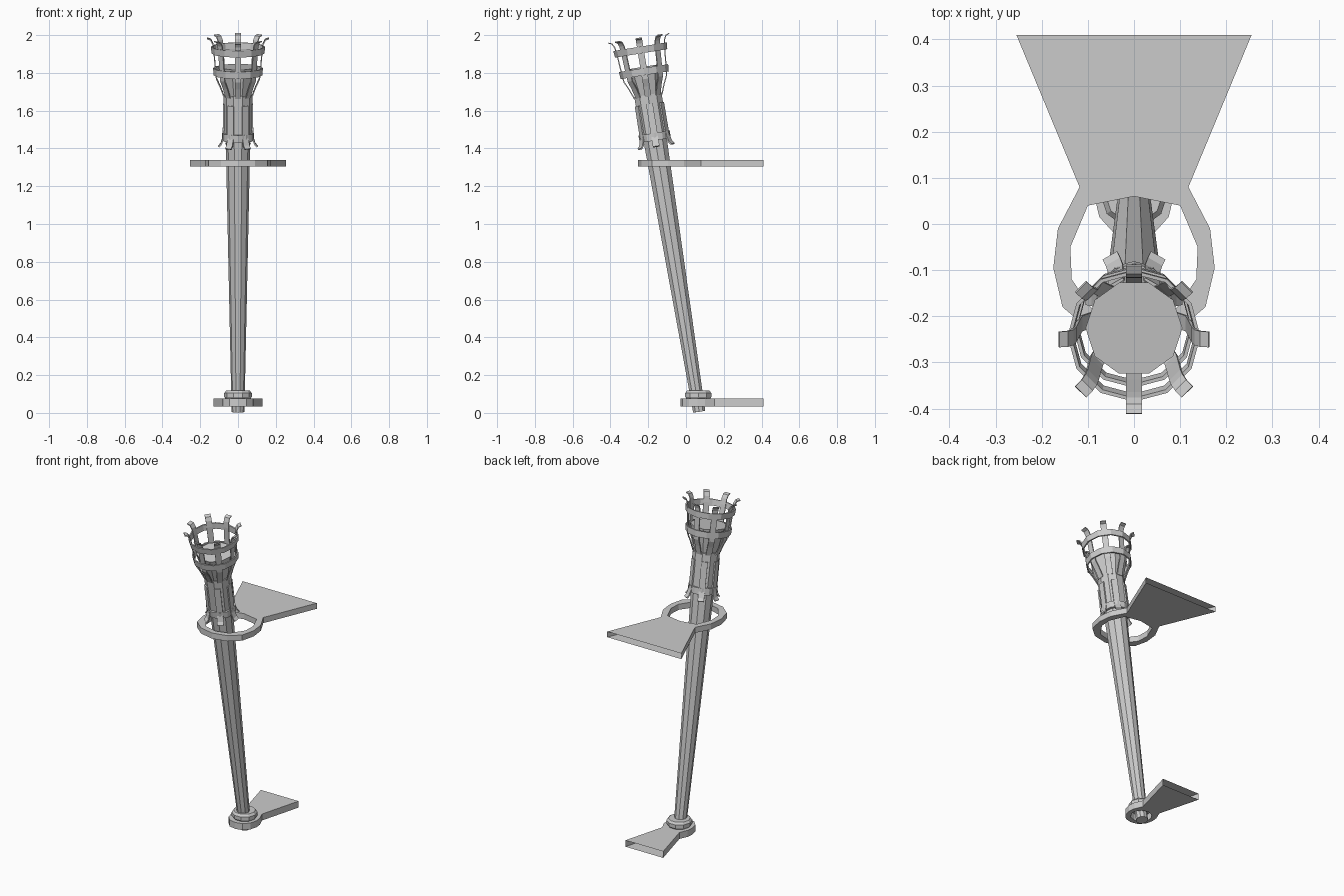
import bpy, bmesh, math
from mathutils import Matrix, Vector

if "Cube" in bpy.data.objects:
    bpy.data.objects.remove(bpy.data.objects["Cube"])

# Everything on the torch axis is built upright, then leaned forward
LEAN = Matrix.Translation((0, 0.07, 0.006)) @ Matrix.Rotation(math.radians(9.2), 4, 'X')
SIDES = 10


def make(name, verts, faces, matrix=Matrix()):
    bm = bmesh.new()
    vs = [bm.verts.new(matrix @ Vector(v)) for v in verts]
    for f in faces:
        bm.faces.new([vs[i] for i in f])
    bmesh.ops.recalc_face_normals(bm, faces=bm.faces)
    me = bpy.data.meshes.new(name)
    bm.to_mesh(me)
    bm.free()
    ob = bpy.data.objects.new(name, me)
    bpy.context.collection.objects.link(ob)
    return ob


def lathe(name, profile, matrix=LEAN, sides=SIDES, closed=False):
    """Spin (radius, height) points; cap the ends, or close the loop for a band."""
    n = len(profile)
    verts = [(r * math.cos(2 * math.pi * k / sides), r * math.sin(2 * math.pi * k / sides), h)
             for r, h in profile for k in range(sides)]
    faces = []
    for i in range(n if closed else n - 1):
        j = (i + 1) % n
        for k in range(sides):
            m = (k + 1) % sides
            faces.append((i * sides + k, i * sides + m, j * sides + m, j * sides + k))
    if not closed:
        faces.append(tuple(range(sides)))
        faces.append(tuple(range((n - 1) * sides, n * sides)))
    return make(name, verts, faces, matrix)


def band(name, r0, h0, r1, h1, thick):
    return lathe(name, [(r0, h0), (r1, h1), (r1 - thick, h1), (r0 - thick, h0)], closed=True, sides=12)


def straps(name, profile, count, width, thick):
    """Flat iron strips following a (radius, height) path, repeated round the axis."""
    verts, faces = [], []
    n = len(profile)
    for c in range(count):
        rot = Matrix.Rotation(2 * math.pi * c / count, 3, 'Z')
        base = len(verts)
        for i, (r, h) in enumerate(profile):
            a, b = profile[max(i - 1, 0)], profile[min(i + 1, n - 1)]
            t = Vector((b[0] - a[0], b[1] - a[1])).normalized()
            nr, nh = t.y * thick, -t.x * thick
            w = width / 2
            for p in ((r, -w, h), (r, w, h), (r - nr, w, h - nh), (r - nr, -w, h - nh)):
                verts.append(rot @ Vector(p))
        for i in range(n - 1):
            o = base + 4 * i
            for k in range(4):
                m = (k + 1) % 4
                faces.append((o + k, o + m, o + 4 + m, o + 4 + k))
        faces.append(tuple(base + k for k in range(4)))
        faces.append(tuple(base + 4 * (n - 1) + k for k in range(4)))
    return make(name, verts, faces, LEAN)


def bracket(name, z0, z1, outer, inner):
    """Flat wall plate with a ring; half outlines from back to front, open at the wall."""
    n = len(outer)
    sides = [1, -1]
    verts, faces = [], []
    for s in sides:
        for z in (z0, z1):
            verts += [(s * x, y, z) for x, y in outer] + [(s * x, y, z) for x, y in inner]
    for s in range(2):
        lo, hi = s * 4 * n, s * 4 * n + 2 * n
        for i in range(n - 1):
            for o in (lo, hi):
                faces.append((o + i, o + i + 1, o + n + i + 1, o + n + i))
            faces.append((lo + i, lo + i + 1, hi + i + 1, hi + i))
            if i > 0:
                faces.append((lo + n + i, lo + n + i + 1, hi + n + i + 1, hi + n + i))
    ob = make(name, verts, faces)
    bm = bmesh.new()
    bm.from_mesh(ob.data)
    bmesh.ops.remove_doubles(bm, verts=bm.verts, dist=1e-4)
    bmesh.ops.recalc_face_normals(bm, faces=bm.faces)
    bm.to_mesh(ob.data)
    bm.free()


# Tapered wooden shaft and fuel head
lathe("shaft", [(0.034, 0), (0.066, 1.5), (0.07, 1.7)])
lathe("fuel_head", [(0.068, 1.69), (0.082, 1.75), (0.105, 1.85)])

# Iron sleeve, its band and splayed lower tabs
lathe("sleeve", [(0.074, 1.48), (0.077, 1.70)])
band("sleeve_band", 0.083, 1.455, 0.084, 1.495, 0.014)
straps("sleeve_tabs", [(0.105, 1.425), (0.092, 1.44), (0.081, 1.475), (0.08, 1.65)], 6, 0.036, 0.008)

# Fire basket: curled straps and two hoops
straps("basket_straps",
       [(0.077, 1.69), (0.098, 1.745), (0.117, 1.785), (0.122, 1.83), (0.131, 1.94),
        (0.137, 1.975), (0.147, 1.994), (0.164, 2.0)], 8, 0.034, 0.006)
band("lower_hoop", 0.129, 1.805, 0.132, 1.843, 0.008)
band("upper_hoop", 0.14, 1.922, 0.144, 1.958, 0.008)

# Wall brackets
bracket("upper_bracket", 1.305, 1.34,
        [(0.255, 0.41), (0.118, 0.08), (0.165, -0.01), (0.175, -0.095), (0.155, -0.18), (0.09, -0.235), (0, -0.255)],
        [(0, 0.41), (0, 0.06), (0.10, 0.04), (0.138, -0.05), (0.135, -0.12), (0.08, -0.2), (0, -0.222)])
bracket("lower_bracket", 0.035, 0.075,
        [(0.13, 0.41), (0.06, 0.15), (0.082, 0.1), (0.086, 0.06), (0.075, 0.015), (0.045, -0.018), (0, -0.028)],
        [(0, 0.41), (0, 0.125), (0.04, 0.11), (0.058, 0.08), (0.06, 0.055), (0.04, 0.015), (0, 0.003)])

# Foot collar resting on the lower bracket
lathe("foot_collar", [(0.066, 0.075), (0.073, 0.085), (0.073, 0.105), (0.062, 0.118)],
      Matrix.Translation((0, 0.065, 0)))
